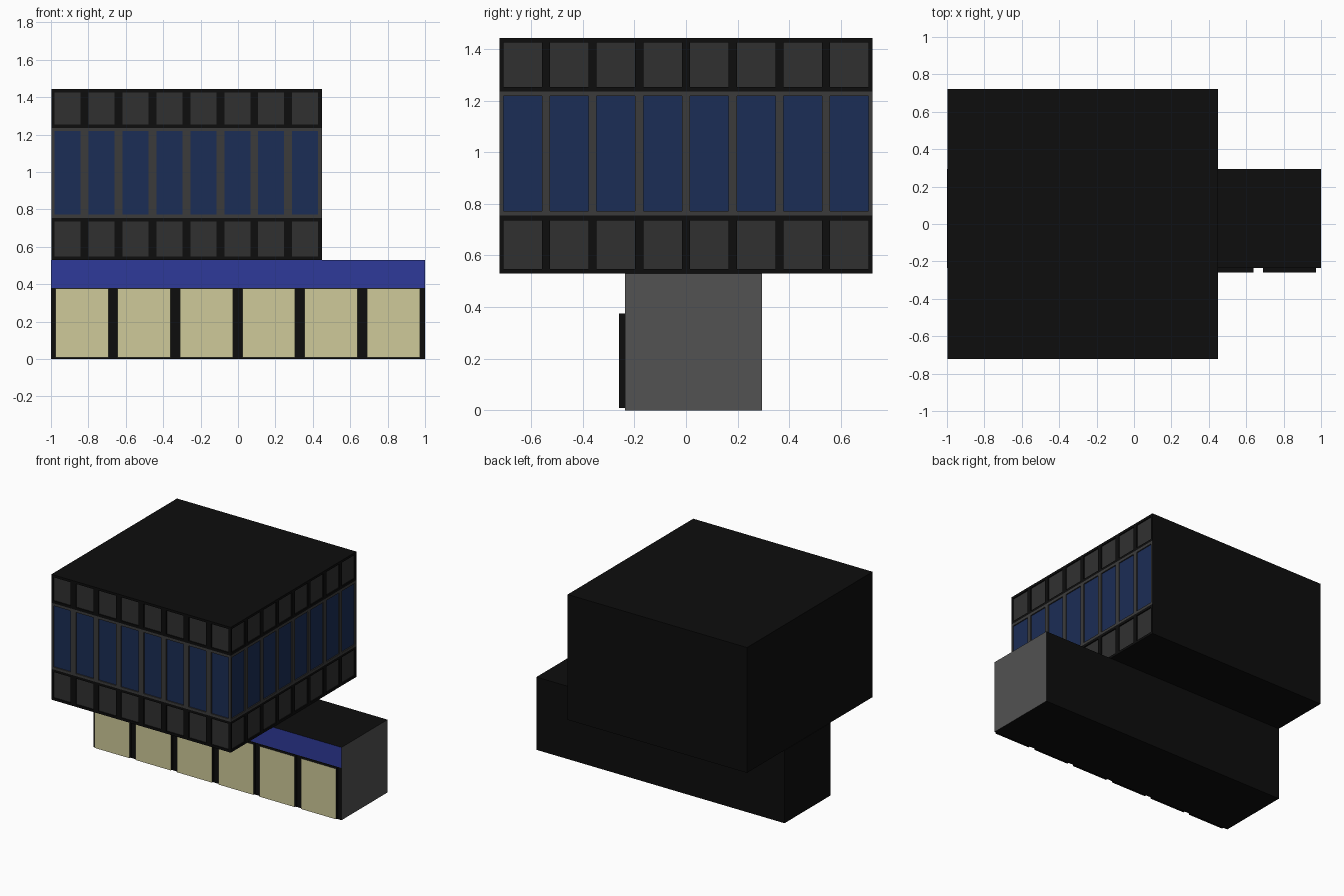
import bpy, bmesh
from mathutils import Vector

if "Cube" in bpy.data.objects:
    bpy.data.objects.remove(bpy.data.objects["Cube"])

COLOURS = {
    "black": (0.004, 0.004, 0.004), "dark_panel": (0.030, 0.030, 0.030),
    "window_frame": (0.044, 0.044, 0.044), "blue_glass": (0.011, 0.026, 0.092),
    "cream": (0.62, 0.59, 0.32), "blue_band": (0.028, 0.042, 0.32),
    "end_grey": (0.085, 0.085, 0.085),
}
NAMES = list(COLOURS)
MATS = []
for name, c in COLOURS.items():
    m = bpy.data.materials.new(name)
    m.diffuse_color = (*c, 1)
    m.use_nodes = True
    m.node_tree.nodes["Principled BSDF"].inputs["Base Color"].default_value = m.diffuse_color
    MATS.append(m)


def quad(bm, pts, mat):
    f = bm.faces.new([bm.verts.new(p) for p in pts])
    f.material_index = NAMES.index(mat)


def facade(bm, origin, u_dir, columns, width, strips, depth):
    """Wall of strips (z0, z1, wall, pane); panes sit `depth` out from the wall."""
    o, u, z = Vector(origin), Vector(u_dir), Vector((0, 0, 1))
    push = u.cross(z) * depth
    us = [0.0] + [v for c in columns for v in c] + [width]
    for z0, z1, wall, pane in strips:
        for i in range(len(us) - 1):
            a, b = us[i], us[i + 1]
            c = [o + u * s + z * t for s, t in ((a, z0), (b, z0), (b, z1), (a, z1))]
            if not pane or i % 2 == 0:
                quad(bm, c, wall)
                continue
            d = [p + push for p in c]
            quad(bm, d, pane)
            for k in range(4):
                j = (k + 1) % 4
                quad(bm, (c[k], c[j], d[j], d[k]), wall)


def shell(bm, lo, hi, sides):
    """Plain box sides, given as {axis sign: material}."""
    (x0, y0, z0), (x1, y1, z1) = lo, hi
    pts = {
        "+x": [(x1, y0, z0), (x1, y1, z0), (x1, y1, z1), (x1, y0, z1)],
        "-x": [(x0, y1, z0), (x0, y0, z0), (x0, y0, z1), (x0, y1, z1)],
        "+y": [(x1, y1, z0), (x0, y1, z0), (x0, y1, z1), (x1, y1, z1)],
        "+z": [(x0, y0, z1), (x1, y0, z1), (x1, y1, z1), (x0, y1, z1)],
        "-z": [(x0, y1, z0), (x1, y1, z0), (x1, y0, z0), (x0, y0, z0)],
    }
    for s, mat in sides.items():
        quad(bm, pts[s], mat)


def finish(bm, name):
    bmesh.ops.remove_doubles(bm, verts=bm.verts, dist=1e-4)
    me = bpy.data.meshes.new(name)
    bm.to_mesh(me)
    bm.free()
    for m in MATS:
        me.materials.append(m)
    bpy.context.collection.objects.link(bpy.data.objects.new(name, me))


def columns(n, start, pitch, width):
    return [(start + i * pitch, start + i * pitch + width) for i in range(n)]


# Ground floor: cream bays standing proud below a blue band
bm = bmesh.new()
shell(bm, (-1, -0.236, 0), (1, 0.294, 0.53),
      {"+x": "end_grey", "-x": "black", "+y": "black", "+z": "black", "-z": "black"})
facade(bm, (-1, -0.236, 0), (1, 0, 0), columns(6, 0.024, 0.333, 0.283), 2.0, [
    (0, 0.008, "black", None), (0.008, 0.376, "black", "cream"),
    (0.376, 0.38, "black", None), (0.38, 0.53, "blue_band", None)], 0.024)
finish(bm, "ground_floor")

# Upper block: plain roof, back, left and underside, glazed front and right
bm = bmesh.new()
shell(bm, (-0.998, -0.723, 0.53), (0.448, 0.723, 1.443),
      {s: "black" for s in ("-x", "+y", "+z", "-z")})
strips = [
    (0.53, 0.547, "black", None), (0.547, 0.736, "black", "dark_panel"),
    (0.736, 0.754, "black", None), (0.754, 0.772, "window_frame", None),
    (0.772, 1.218, "window_frame", "blue_glass"), (1.218, 1.236, "window_frame", None),
    (1.236, 1.254, "black", None), (1.254, 1.426, "black", "dark_panel"),
    (1.426, 1.443, "black", None)]
facade(bm, (-0.998, -0.723, 0), (1, 0, 0), columns(8, 0.017, 0.1815, 0.139), 1.446, strips, -0.008)
facade(bm, (0.448, -0.723, 0), (0, 1, 0), columns(8, 0.015, 0.181, 0.149), 1.446, strips, -0.008)
finish(bm, "upper_floor")
